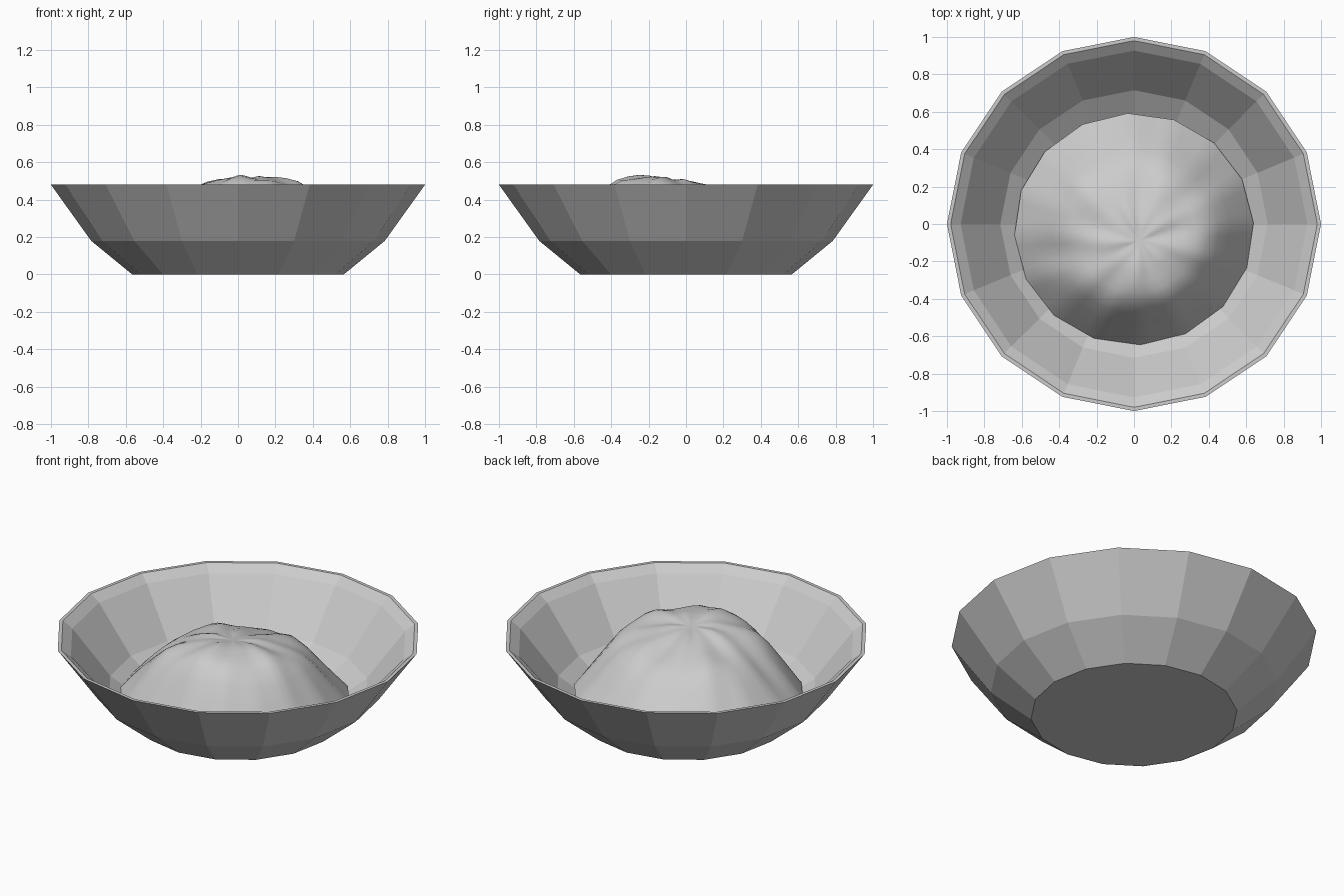
import bpy
import bmesh
from math import sin, cos, pi, exp, radians

if "Cube" in bpy.data.objects:
    bpy.data.objects.remove(bpy.data.objects["Cube"])


def finish(bm, name):
    bmesh.ops.recalc_face_normals(bm, faces=bm.faces)
    me = bpy.data.meshes.new(name)
    bm.to_mesh(me)
    bm.free()
    ob = bpy.data.objects.new(name, me)
    bpy.context.collection.objects.link(ob)
    return ob


def skin(bm, rings):
    for a, b in zip(rings, rings[1:]):
        n = len(a)
        for i in range(n):
            j = (i + 1) % n
            bm.faces.new((a[i], a[j], b[j], b[i]))


# bowl: sixteen flat sides, bevelled rim, hollow inside
profile = [(0.565, 0), (0.785, 0.18), (1.0, 0.48), (0.98, 0.48),
           (0.927, 0.44), (0.715, 0.175), (0.53, 0.05)]
bm = bmesh.new()
rings = [[bm.verts.new((r * cos(i * pi / 8), r * sin(i * pi / 8), z))
          for i in range(16)] for r, z in profile]
skin(bm, rings)
bm.faces.new(rings[0][::-1])
bm.faces.new(rings[-1])
finish(bm, "bowl")


# food mound: sixteen-sided foot rising to a lumpy, swirled top
SIDES, SUB = 16, 4
CX, CY = 0.03, -0.09
curve = [(0, 0.135), (0.1, 0.215), (0.2, 0.295), (0.3, 0.375), (0.4, 0.435),
         (0.5, 0.465), (0.6, 0.482), (0.7, 0.497), (0.8, 0.508), (0.9, 0.508)]


def foot_point(k):
    a = radians(93) + k * 2 * pi / SIDES
    return 0.64 * cos(a), 0.62 * sin(a) - 0.027


def mound_height(x, y, t, z, a):
    fade = sin(pi * min(t * 1.05, 1))
    z += 0.035 * fade * cos(a - radians(-70))           # front is fuller
    z -= 0.05 * exp(-((x + 0.36) ** 2 + (y + 0.16) ** 2) / 0.02) * min(1, t * 4)
    z += 0.009 * fade * sin(5 * a + 5 * t)              # twisted creases
    z += 0.006 * fade * sin(9 * a - 4 * t)
    return min(z, 0.54)


bm = bmesh.new()
rings = []
for t, z in curve:
    ring = []
    for i in range(SIDES * SUB):
        k, f = i // SUB, (i % SUB) / SUB
        (x0, y0), (x1, y1) = foot_point(k), foot_point(k + 1)
        x = (x0 + (x1 - x0) * f) * (1 - t) + CX * t
        y = (y0 + (y1 - y0) * f) * (1 - t) + CY * t
        a = radians(93) + i * 2 * pi / (SIDES * SUB)
        ring.append(bm.verts.new((x, y, mound_height(x, y, t, z, a))))
    rings.append(ring)
skin(bm, rings)
tip = bm.verts.new((CX, CY, 0.505))
last = rings[-1]
for i in range(len(last)):
    bm.faces.new((last[i], last[(i + 1) % len(last)], tip))
# make sure the open shell faces upward
mound = finish(bm, "food_mound")
if sum(p.normal.z for p in mound.data.polygons) < 0:
    mound.data.flip_normals()
for p in mound.data.polygons:
    p.use_smooth = True
